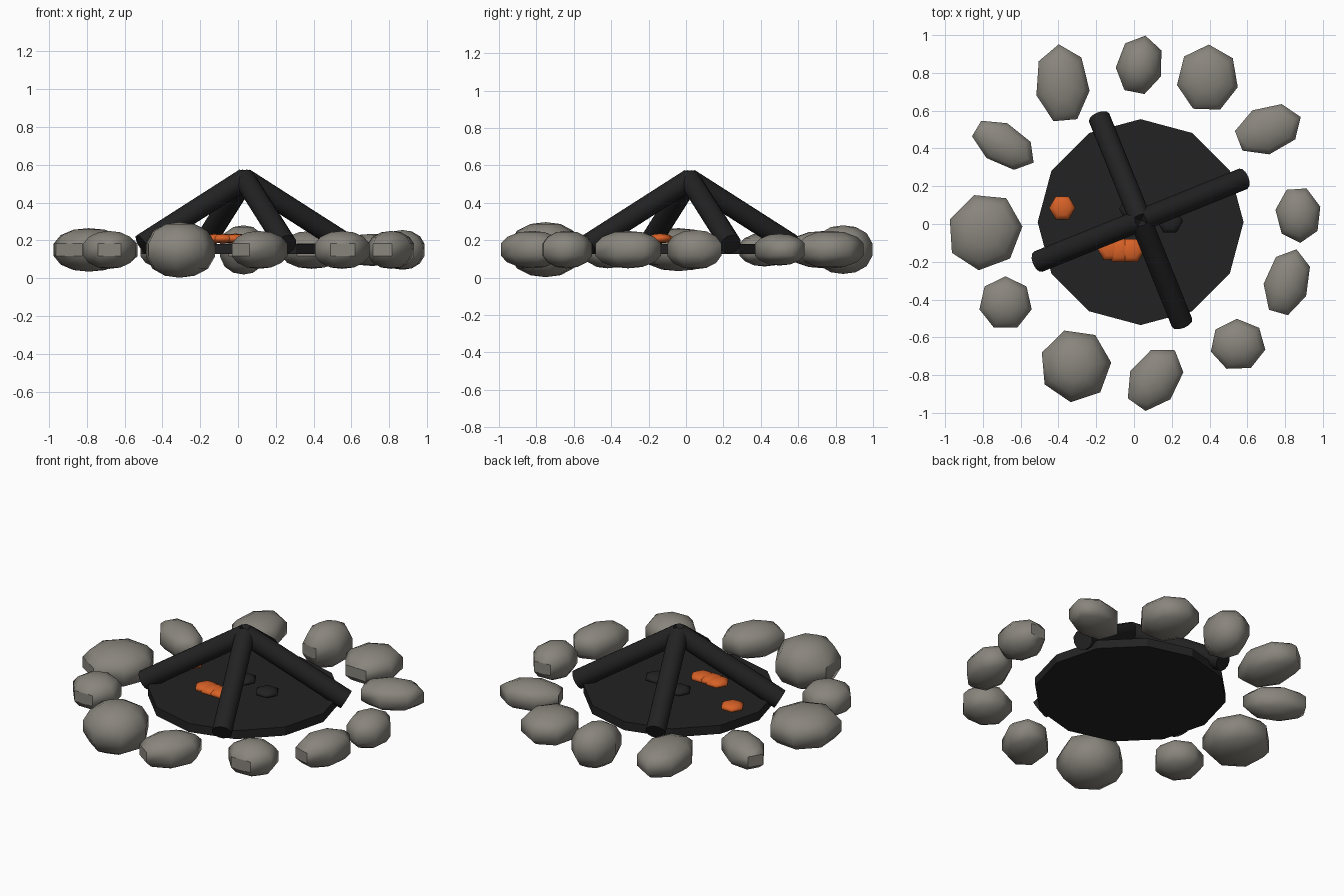
import bpy
import bmesh
from math import cos, sin, pi, radians
from mathutils import Vector, Matrix

default = bpy.data.objects.get("Cube")
if default:
    bpy.data.objects.remove(default, do_unlink=True)


def make_material(name, color):
    mat = bpy.data.materials.new(name)
    mat.use_nodes = True
    mat.diffuse_color = (*color, 1)
    mat.node_tree.nodes["Principled BSDF"].inputs["Base Color"].default_value = (*color, 1)
    return mat


stone_grey = make_material("stone grey", (0.25, 0.235, 0.205))
charred_black = make_material("charred black", (0.016, 0.016, 0.016))
ember_orange = make_material("ember orange", (0.68, 0.12, 0.02))

FIRE_X, FIRE_Y = 0.035, 0.01
STONE_Z = 0.15


def finish(bm, name, mat, location=(0, 0, 0), angle=0):
    """Turn a bmesh into a named, coloured object."""
    bmesh.ops.recalc_face_normals(bm, faces=bm.faces[:])
    mesh = bpy.data.meshes.new(name)
    bm.to_mesh(mesh)
    bm.free()
    mesh.materials.append(mat)
    obj = bpy.data.objects.new(name, mesh)
    obj.location = location
    obj.rotation_euler.z = angle
    bpy.context.collection.objects.link(obj)
    return obj


def make_stone(name, x, y, length, width, height, angle):
    """Seven-sided rounded pebble with a narrow upright band and one chipped face."""
    sides = 7
    band = 0.033
    half = [(1, band), (0.8, height * 0.68), (0.43, height * 0.93)]
    profile = [(r, -z) for r, z in reversed(half)] + half
    bm = bmesh.new()
    rings = []
    for r, z in profile:
        turns = [2 * pi * i / sides for i in range(sides)]
        rings.append([bm.verts.new((r * length * cos(t), r * width * sin(t), z)) for t in turns])
    bottom = bm.verts.new((0, 0, -height))
    top = bm.verts.new((0, 0, height))
    for i in range(sides):
        j = (i + 1) % sides
        bm.faces.new((bottom, rings[0][j], rings[0][i]))
        bm.faces.new((top, rings[-1][i], rings[-1][j]))
        for low, high in zip(rings, rings[1:]):
            bm.faces.new((low[i], low[j], high[j], high[i]))
    for face in bm.faces:
        center = face.calc_center_median()
        chipped = abs(center.z) < band / 2 and center.x < -0.85 * length
        face.smooth = not chipped
    finish(bm, name, stone_grey, (x, y, STONE_Z), radians(angle))


# Ring of stones: x, y, length, width, height, angle
stones = [
    (0.03, 0.84, 0.16, 0.125, 0.13, 79),
    (0.39, 0.77, 0.18, 0.165, 0.1, 88),
    (0.71, 0.5, 0.185, 0.128, 0.085, 21),
    (0.87, 0.05, 0.15, 0.122, 0.105, -86),
    (0.81, -0.31, 0.183, 0.12, 0.1, 74),
    (0.55, -0.64, 0.138, 0.148, 0.1, 92),
    (0.11, -0.82, 0.185, 0.133, 0.1, 55),
    (-0.31, -0.75, 0.19, 0.195, 0.147, 5),
    (-0.68, -0.42, 0.143, 0.142, 0.1, 90),
    (-0.79, -0.04, 0.21, 0.195, 0.115, 57),
    (-0.69, 0.42, 0.185, 0.11, 0.09, -31),
    (-0.38, 0.74, 0.212, 0.145, 0.1, 95),
]
for number, values in enumerate(stones, start=1):
    make_stone(f"ring_stone_{number}", *values)

# Ash bed: flat twelve-sided disc
bm = bmesh.new()
bmesh.ops.create_cone(bm, cap_ends=True, segments=12, radius1=0.545, radius2=0.545, depth=0.053)
finish(bm, "ash_bed", charred_black, (FIRE_X, FIRE_Y, 0.154))


# Four leaning logs meeting at the peak
def make_log(name, angle):
    peak = Vector((FIRE_X, FIRE_Y + 0.01, 0.525))
    foot = peak + Vector((0.585 * cos(angle), 0.585 * sin(angle), -0.347))
    axis = foot - peak
    bm = bmesh.new()
    bmesh.ops.create_cone(bm, cap_ends=True, segments=12, radius1=0.058, radius2=0.058,
                          depth=axis.length)
    turn = axis.to_track_quat("Z", "Y").to_matrix().to_4x4()
    bmesh.ops.transform(bm, matrix=Matrix.Translation((peak + foot) / 2) @ turn, verts=bm.verts)
    for face in bm.faces:
        face.smooth = len(face.verts) == 4
    finish(bm, name, charred_black)


for index in range(4):
    make_log(f"leaning_log_{index + 1}", radians(22) + index * pi / 2)


# Small flattened coals on the ash bed
def make_coal(name, x, y, mat):
    bm = bmesh.new()
    bmesh.ops.create_uvsphere(bm, u_segments=6, v_segments=5, radius=0.073)
    bmesh.ops.scale(bm, vec=(1, 1, 0.36), verts=bm.verts)
    for face in bm.faces:
        face.smooth = True
    finish(bm, name, mat, (x, y, 0.21), pi / 6)


for number, (x, y) in enumerate([(-0.38, 0.085), (-0.125, -0.13), (-0.08, -0.14), (-0.015, -0.14)]):
    make_coal(f"glowing_ember_{number + 1}", x, y, ember_orange)
for number, (x, y) in enumerate([(0.19, 0.015), (-0.01, 0.08)]):
    make_coal(f"dead_coal_{number + 1}", x, y, charred_black)
